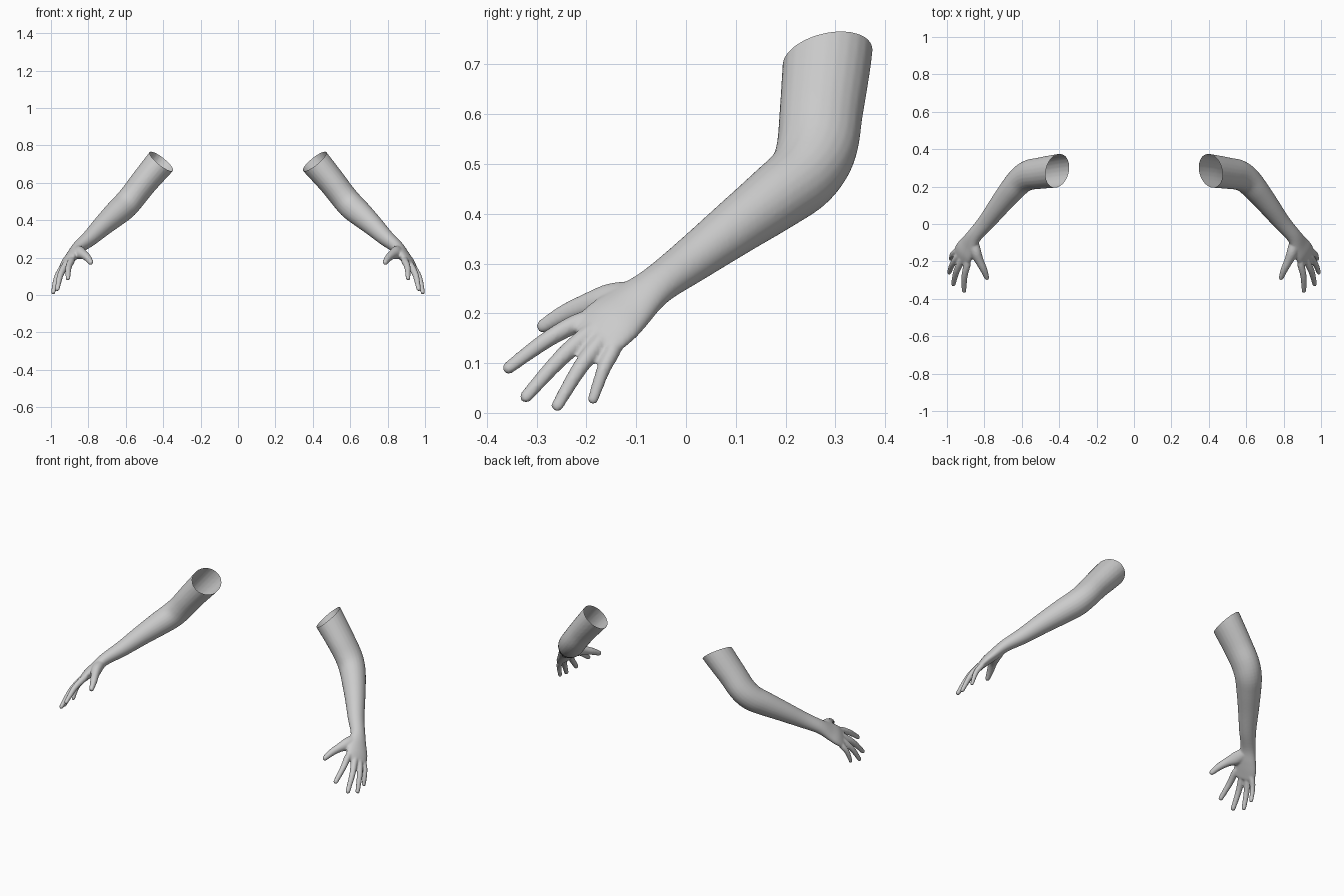
import bpy, bmesh, math
from mathutils import Vector, Matrix

if "Cube" in bpy.data.objects:
    bpy.data.objects.remove(bpy.data.objects["Cube"])

skin = bpy.data.materials.new("skin_grey")
skin.diffuse_color = (0.6, 0.6, 0.6, 1)
skin.use_nodes = True
skin.node_tree.nodes["Principled BSDF"].inputs["Base Color"].default_value = skin.diffuse_color

ACROSS = Vector((0.56, 0.65, -0.51))      # index side to little finger side
BACK = Vector((0.73, -0.10, 0.67))        # out of the back of the hand
SIDE = Vector((0.0, 1.0, 0.0))            # across the upper arm


def spline(keys, steps):
    """Catmull-Rom through (centre, across, width, depth) stations."""
    rows = [list(c) + list(a) + [w, d] for c, a, w, d in keys]
    out = []
    for i in range(len(rows) - 1):
        p0, p1 = rows[max(i - 1, 0)], rows[i]
        p2, p3 = rows[i + 1], rows[min(i + 2, len(rows) - 1)]
        for s in range(steps):
            t = s / steps
            out.append([0.5 * (2 * b + (c - a) * t + (2 * a - 5 * b + 4 * c - d) * t * t
                               + (3 * b - a - 3 * c + d) * t ** 3)
                        for a, b, c, d in zip(p0, p1, p2, p3)])
    out.append(rows[-1])
    return out


def tube(bm, keys, steps=5, sides=24, round_end=True):
    """Closed elliptical loft with a rounded far end."""
    rows = spline(keys, steps)
    if round_end:
        last, prev = rows[-1], rows[-2]
        go = (Vector(last[:3]) - Vector(prev[:3])).normalized()
        reach = min(last[6], last[7])
        for ang in (30, 55, 75):
            f, s = math.cos(math.radians(ang)), math.sin(math.radians(ang))
            rows.append(list(Vector(last[:3]) + go * reach * s) + last[3:6]
                        + [last[6] * f, last[7] * f])
    rings = []
    for i, r in enumerate(rows):
        c = Vector(r[:3])
        tan = (Vector(rows[min(i + 1, len(rows) - 1)][:3])
               - Vector(rows[max(i - 1, 0)][:3])).normalized()
        u = Vector(r[3:6])
        u = (u - tan * u.dot(tan)).normalized()
        v = tan.cross(u)
        rings.append([bm.verts.new(c + u * math.cos(k * math.tau / sides) * r[6]
                                   + v * math.sin(k * math.tau / sides) * r[7])
                      for k in range(sides)])
    for a, b in zip(rings, rings[1:]):
        for k in range(sides):
            n = (k + 1) % sides
            bm.faces.new((a[k], a[n], b[n], b[k]))
    bm.faces.new(rings[0][::-1])
    bm.faces.new(rings[-1])


bm = bmesh.new()

# upper arm, elbow, forearm, wrist and palm
F = Vector((0.3, 0.8, -0.3))
tube(bm, [
    ((0.335, 0.292, 0.805), SIDE, 0.089, 0.080),
    ((0.410, 0.284, 0.714), SIDE, 0.089, 0.080),
    ((0.500, 0.272, 0.607), SIDE, 0.084, 0.074),
    ((0.560, 0.262, 0.530), SIDE, 0.081, 0.072),
    ((0.605, 0.235, 0.477), F, 0.074, 0.072),
    ((0.655, 0.180, 0.432), F, 0.067, 0.067),
    ((0.720, 0.100, 0.373), F, 0.057, 0.056),
    ((0.790, 0.010, 0.306), ACROSS, 0.047, 0.044),
    ((0.853, -0.062, 0.254), ACROSS, 0.043, 0.034),
    ((0.885, -0.115, 0.212), ACROSS, 0.058, 0.030),
    ((0.908, -0.150, 0.182), ACROSS, 0.066, 0.027),
    ((0.925, -0.182, 0.153), ACROSS, 0.065, 0.019),
], round_end=True)

# fingers: knuckle, tip, base radius
fingers = [
    ((0.892, -0.215, 0.182), (0.909, -0.357, 0.090), 0.019),
    ((0.925, -0.200, 0.155), (0.966, -0.322, 0.032), 0.019),
    ((0.945, -0.178, 0.136), (0.988, -0.259, 0.014), 0.018),
    ((0.953, -0.147, 0.125), (0.980, -0.187, 0.027), 0.016),
]
for base, tip, r in fingers:
    base, tip = Vector(base), Vector(tip)
    root = base.lerp(Vector((0.890, -0.120, 0.205)), 0.45)
    mid = base.lerp(tip, 0.45) + BACK * 0.009
    tube(bm, [(root, ACROSS, r * 0.9, r * 0.9), (base, ACROSS, r, r),
              (mid, ACROSS, r * 0.88, r * 0.88),
              (tip, ACROSS, r * 0.70, r * 0.62)], sides=16)

# thumb with the pad at its base
tube(bm, [
    ((0.862, -0.090, 0.236), ACROSS, 0.032, 0.028),
    ((0.848, -0.150, 0.226), ACROSS, 0.036, 0.030),
    ((0.825, -0.200, 0.215), ACROSS, 0.025, 0.023),
    ((0.803, -0.245, 0.197), ACROSS, 0.020, 0.019),
    ((0.787, -0.287, 0.174), ACROSS, 0.015, 0.013),
], sides=16)

bmesh.ops.recalc_face_normals(bm, faces=bm.faces[:])
mesh = bpy.data.meshes.new("arm")
bm.to_mesh(mesh)
bm.free()

# fuse the parts into one soft skin
arm = bpy.data.objects.new("left_arm", mesh)
bpy.context.collection.objects.link(arm)
remesh = arm.modifiers.new("fuse", 'REMESH')
remesh.mode = 'VOXEL'
remesh.voxel_size = 0.005
soften = arm.modifiers.new("soften", 'SMOOTH')
soften.factor, soften.iterations = 0.5, 5
deps = bpy.context.evaluated_depsgraph_get()
fused = bpy.data.meshes.new_from_object(arm.evaluated_get(deps))
arm.modifiers.clear()

# cut the shoulder end open
bm = bmesh.new()
bm.from_mesh(fused)
bmesh.ops.bisect_plane(bm, geom=bm.verts[:] + bm.edges[:] + bm.faces[:],
                       plane_co=(0.410, 0.284, 0.714), plane_no=(-0.61, -0.22, 0.76),
                       clear_outer=True)
for f in bm.faces:
    f.smooth = True
bm.to_mesh(fused)
fused.materials.clear()
fused.materials.append(skin)
arm.data = fused

# mirrored arm
bmesh.ops.scale(bm, vec=(-1, 1, 1), verts=bm.verts[:])
bmesh.ops.reverse_faces(bm, faces=bm.faces[:])
other = bpy.data.meshes.new("right_arm")
bm.to_mesh(other)
bm.free()
other.materials.append(skin)
bpy.context.collection.objects.link(bpy.data.objects.new("right_arm", other))
